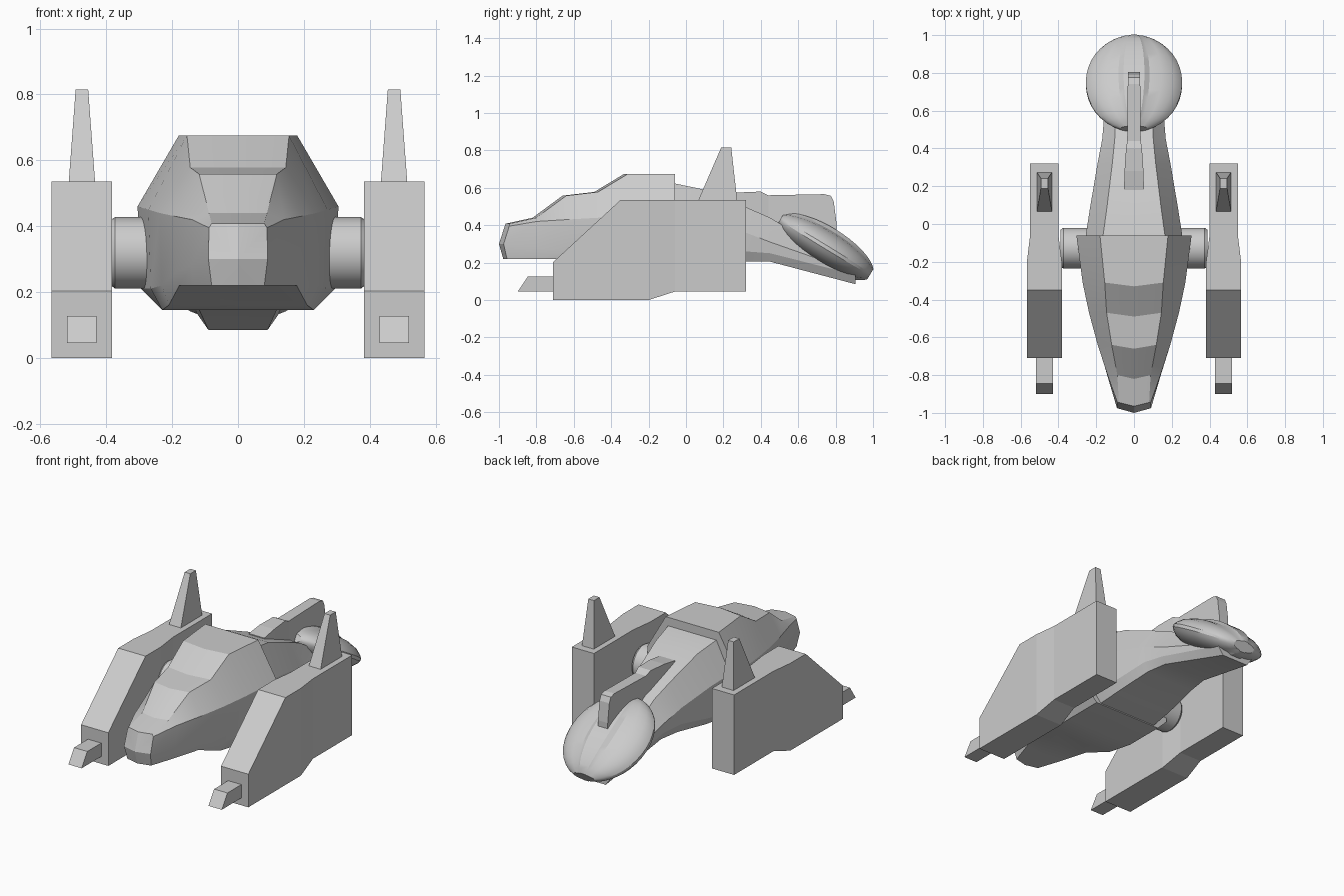
import bpy, bmesh
from math import sin, cos, pi, radians, sqrt

if "Cube" in bpy.data.objects:
    bpy.data.objects.remove(bpy.data.objects["Cube"])


def loft(name, rings, smooth=None, nose=None):
    """Skin closed rings of equal length; the last cap may fan to a nose point."""
    bm = bmesh.new()
    vr = [[bm.verts.new(p) for p in r] for r in rings]
    n = len(vr[0])
    for a, b in zip(vr, vr[1:]):
        for i in range(n):
            j = (i + 1) % n
            bm.faces.new((a[i], a[j], b[j], b[i]))
    bm.faces.new(vr[0])
    if nose:
        tip = bm.verts.new(nose)
        for i in range(n):
            bm.faces.new((vr[-1][i], vr[-1][(i + 1) % n], tip))
    else:
        bm.faces.new(vr[-1])
    bmesh.ops.recalc_face_normals(bm, faces=bm.faces)
    me = bpy.data.meshes.new(name)
    bm.to_mesh(me)
    bm.free()
    ob = bpy.data.objects.new(name, me)
    bpy.context.collection.objects.link(ob)
    if smooth:
        me.polygons.foreach_set("use_smooth", [True] * len(me.polygons))
        me.set_sharp_from_angle(angle=radians(smooth))
    return ob


def hull_ring(y, wt, zt, wc, zc, wl, zl, wb, zb, bow=0.0, lean=0.0):
    """Faceted hull section: top edge, chine, lower side, bottom edge."""
    half = [(wt, y, zt), (wc, y, zc), (wl, y - lean, zl), (wb, y - lean * 0.4, zb)]
    left = [(-x, yy, z) for x, yy, z in reversed(half)]
    return [(0, y - bow, zt)] + half + [(0, y - lean * 0.4 - bow, zb)] + left


def rect(y, x0, x1, z0, z1):
    return [(x0, y, z0), (x1, y, z0), (x1, y, z1), (x0, y, z1)]


# Front hull with stepped canopy and blunt nose
loft("front_hull", [
    hull_ring(-0.06, .180, .675, .305, .46, .295, .21, .23, .145),
    hull_ring(-0.31, .155, .675, .272, .45, .265, .21, .23, .145, .02),
    hull_ring(-0.47, .145, .578, .238, .44, .232, .22, .21, .16, .02),
    hull_ring(-0.64, .118, .558, .192, .43, .188, .26, .178, .22, .02),
    hull_ring(-0.80, .088, .440, .140, .42, .142, .28, .132, .22, .02),
    hull_ring(-0.945, .080, .408, .088, .395, .090, .30, .08, .22, .02, .03),
], smooth=22, nose=(0, -1.0, .30))

# Tapering rear hull
loft("rear_hull", [
    hull_ring(-0.07, .165, .625, .257, .44, .25, .21, .20, .15),
    hull_ring(0.09, .143, .592, .232, .415, .225, .22, .19, .17),
    hull_ring(0.32, .115, .497, .193, .36, .19, .26, .165, .205),
    hull_ring(0.45, .102, .440, .168, .31, .165, .25, .145, .205),
    hull_ring(0.905, .080, .165, .13, .15, .125, .135, .09, .085),
], smooth=15)

# Dorsal fin running back onto the tail pod
loft("dorsal_fin", [rect(y, -w, w, zb, zt) for y, w, zb, zt in (
    (.18, .053, .45, .56), (.28, .05, .45, .575), (.40, .042, .38, .58),
    (.44, .036, .36, .56), (.74, .033, .32, .566), (.775, .033, .30, .557),
    (.79, .033, .29, .525), (.805, .033, .28, .41))])

# Tilted ribbed tail pod: a ribbed cross-section scaled along its long axis
quarter = [(.055, .108), (.082, .090), (.145, .081), (.205, .058), (.240, .030), (.255, .010)]
right = quarter + [(x, -z) for x, z in reversed(quarter)]
section = right + [(-x, -z) for x, z in right]
tilt = radians(31.4)
rings = []
for i in range(17):
    a = -1.27 + 2.54 * i / 16
    u, s = .295 * sin(a), cos(a)
    rings.append([(x * s, .745 + u * cos(tilt) + z * s * sin(tilt),
                   .285 - u * sin(tilt) + z * s * cos(tilt)) for x, z in section])
loft("tail_pod", rings, smooth=25)

for side, k in (("left", -1), ("right", 1)):
    # Slab-sided engine nacelle
    loft(side + "_nacelle", [rect(y, k * a, k * b, z0, z1) for y, a, b, z0, z1 in (
        (-.71, .382, .567, 0, .203), (-.35, .382, .567, 0, .535),
        (-.20, .382, .567, 0, .535), (-.06, .40, .55, .045, .535),
        (.32, .40, .55, .045, .535))])

    # Gun with a slanted muzzle
    gx0, gx1 = k * .43, k * .52
    loft(side + "_gun", [
        rect(-.69, gx0, gx1, .045, .127),
        [(gx0, -.90, .045), (gx1, -.90, .045), (gx1, -.845, .127), (gx0, -.845, .127)]])

    # Upright tapered fin
    loft(side + "_fin", [
        [(k * (.474 + sx * w), y, z) for sx, y in ((-1, y0), (1, y0), (1, y1), (-1, y1))]
        for z, w, y0, y1 in ((.52, .041, .06, .275), (.815, .019, .188, .242))])

    # Round strut joining hull and nacelle, chamfered at the outer end
    loft(side + "_strut", [
        [(k * x, -.128 + r * cos(2 * pi * i / 32), .319 + r * sin(2 * pi * i / 32))
         for i in range(32)] for x, r in ((.15, .108), (.374, .108), (.388, .098))], smooth=30)
